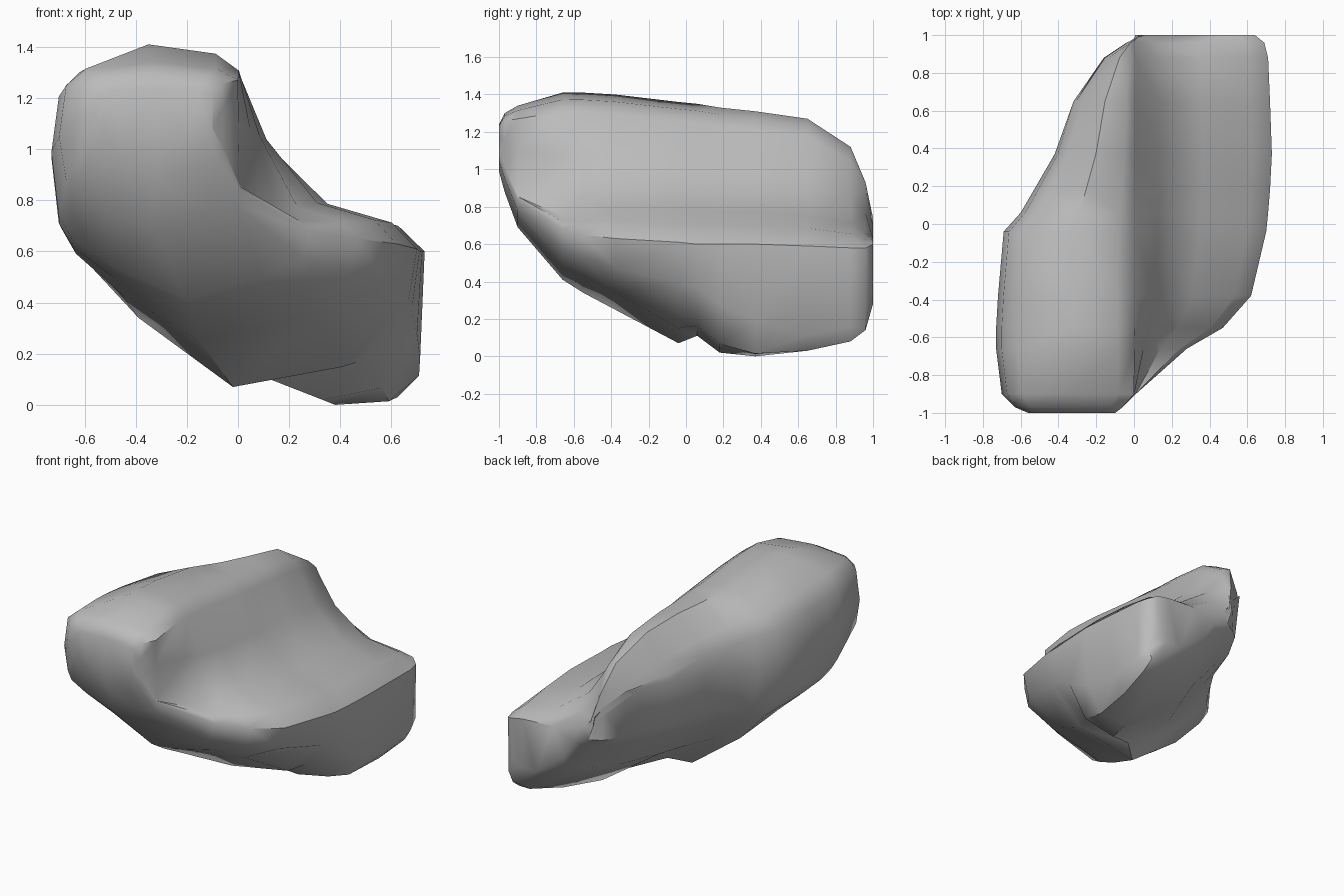
import bpy
import bmesh

default_cube = bpy.data.objects.get("Cube")
if default_cube:
    bpy.data.objects.remove(default_cube, do_unlink=True)


def lerp(start, end, factor):
    return start + (end - start) * factor


def cross_section(y, left, right, keel, floor, ledge, roof):
    """Outline of the boulder at depth y: a tall lobe beside a low ledge."""
    crest = min(right, 0)
    rear = max(0, y)
    tilt = max(0, 0.45 - y) * 0.3
    side_base = min(0.6, 0.15 + max(0, 0.6 - y) * 0.7)
    ledge_rise = min(1, max(0.2, right * 1.4))
    shoulder = 0.95 if y < -0.8 else 0.85 - rear * 0.15

    def below(reach, side, height):
        return lerp(keel, side, reach), y, lerp(floor, ledge, height)

    def above(reach, side, height):
        return lerp(crest, side, reach), y, lerp(ledge, roof, height)

    return [
        # underside and outer flank
        below(0, right, 0),
        below(0.6, right, tilt),
        below(0.95, right, side_base),
        # ledge rising into the inner wall
        above(1, right, 0),
        above(0.86, right, 0.14 * ledge_rise),
        above(0.5, right, 0.24 * ledge_rise),
        above(0.18, right, 0.53),
        above(0.01, right, 0.86),
        # rounded crown of the lobe
        above(0.12, left, 0.95),
        above(0.48, left, 1),
        above(0.85, left, shoulder),
        above(0.96, left, shoulder - 0.13),
        # lobe flank and sloping belly, undercut towards the rear
        above(1, left, 0.42 + rear * rear * 0.35),
        above(0.96 - rear * 0.24, left, 0.08),
        below(0.85 - rear * 0.1, left, 0.9),
        below(0.55, left, 0.5),
    ]


# Front to back: y, left, right, keel, floor, ledge, roof
stations = [
    (-1, -.56, -.1, -.32, .99, 1.08, 1.24),
    (-.97, -.63, -.06, -.32, .88, 1, 1.3),
    (-.9, -.7, .01, -.33, .69, .84, 1.34),
    (-.66, -.73, .28, -.2, .41, .68, 1.41),
    (-.55, -.73, .47, -.18, .34, .65, 1.41),
    (-.38, -.72, .62, -.15, .25, .63, 1.4),
    (-.04, -.69, .7, -.02, .07, .61, 1.36),
    (.06, -.6, .71, .1, .11, .6, 1.35),
    (.18, -.53, .72, .33, .02, .6, 1.33),
    (.37, -.42, .73, .38, 0, .6, 1.31),
    (.65, -.32, .72, .48, .03, .59, 1.27),
    (.88, -.16, .71, .58, .08, .58, 1.12),
    (.96, -.04, .69, .6, .14, .58, .93),
    (1, .06, .64, .45, .28, .6, .74),
]

# Loft the sections into one closed shell
bm = bmesh.new()
rings = [[bm.verts.new(point) for point in cross_section(*station)]
         for station in stations]
for ring, following in zip(rings, rings[1:]):
    for i in range(len(ring)):
        j = (i + 1) % len(ring)
        bm.faces.new((ring[i], ring[j], following[j], following[i]))
bm.faces.new(rings[0])
bm.faces.new(rings[-1])
bmesh.ops.triangulate(bm, faces=bm.faces[:])
bmesh.ops.recalc_face_normals(bm, faces=bm.faces[:])

mesh = bpy.data.meshes.new("boulder")
bm.to_mesh(mesh)
bm.free()
boulder = bpy.data.objects.new("boulder", mesh)
bpy.context.scene.collection.objects.link(boulder)

# Plain grey stone
stone = bpy.data.materials.new("grey_stone")
stone.use_nodes = True
colour = (0.5, 0.5, 0.5, 1)
stone.diffuse_color = colour
shader = next(n for n in stone.node_tree.nodes if n.type == 'BSDF_PRINCIPLED')
shader.inputs["Base Color"].default_value = colour
mesh.materials.append(stone)

# Smooth faces, keeping the hard rims
bpy.ops.object.select_all(action='DESELECT')
boulder.select_set(True)
bpy.context.view_layer.objects.active = boulder
bpy.ops.object.shade_smooth_by_angle(angle=0.75)
